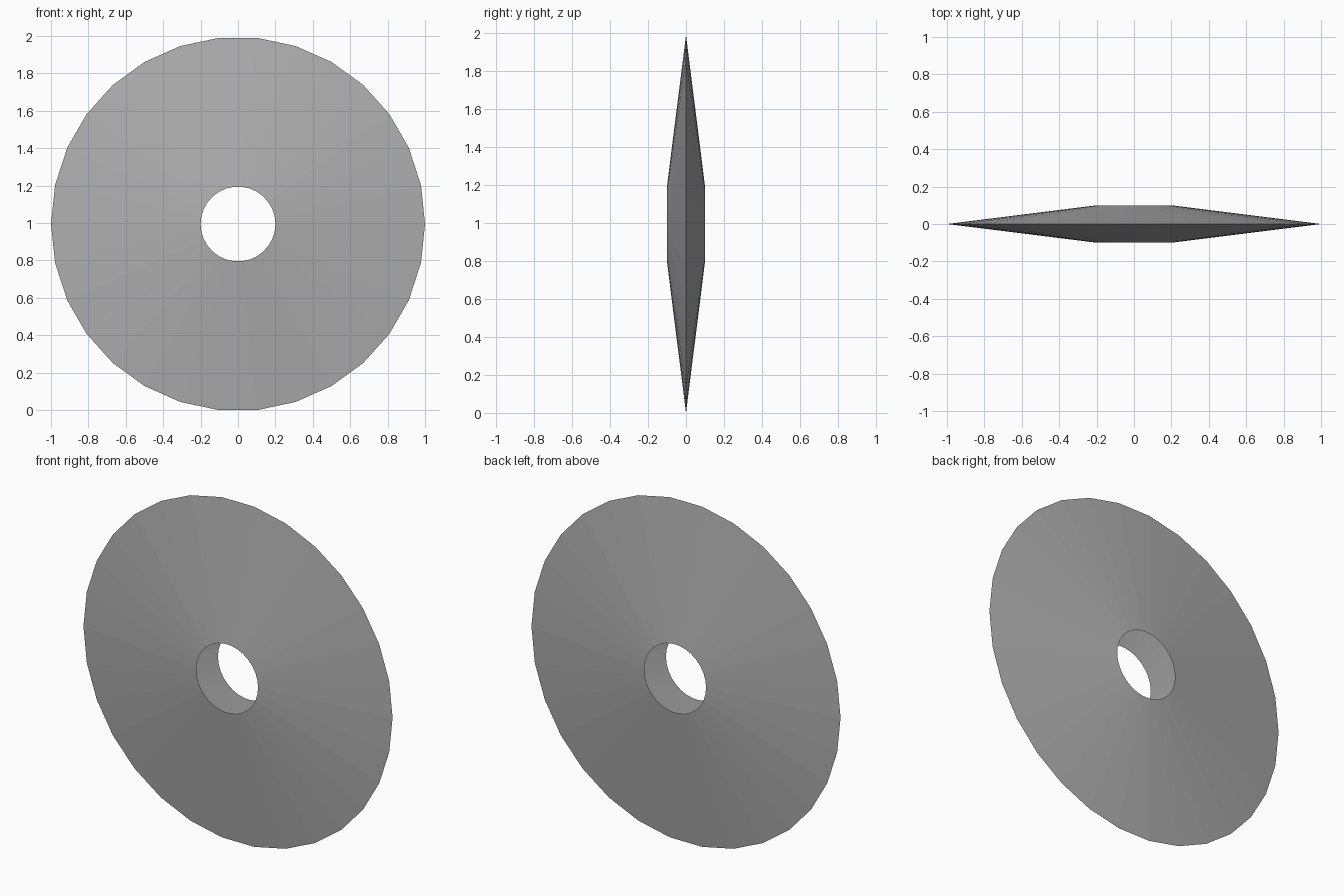
import bpy, bmesh, math

if "Cube" in bpy.data.objects:
    bpy.data.objects.remove(bpy.data.objects["Cube"])

SIDES = 30
CENTRE_Z = math.cos(math.pi / SIDES)  # lowest edge rests on z = 0
# open cross-section: (radius, y); the shell is hollow at the hub
PROFILE = [(0.2, -0.1), (1.0, 0.0), (0.2, 0.1)]

# two shallow cones joined at the rim, swept around the y axis
bm = bmesh.new()
rings = []
for i in range(SIDES):
    a = 2 * math.pi * i / SIDES
    rings.append([bm.verts.new((r * math.cos(a), y, CENTRE_Z + r * math.sin(a)))
                  for r, y in PROFILE])
for i in range(SIDES):
    a, b = rings[i], rings[(i + 1) % SIDES]
    for j in range(2):
        f = bm.faces.new((a[j], b[j], b[j + 1], a[j + 1]))
        f.normal_update()
        # each cone faces away from the middle plane
        if f.normal.y * (-1 if j == 0 else 1) < 0:
            f.normal_flip()

mesh = bpy.data.meshes.new("tapered_disc")
bm.to_mesh(mesh)
bm.free()

# darker grey
mat = bpy.data.materials.new("dark_grey")
mat.diffuse_color = (0.43, 0.43, 0.43, 1)
mat.use_nodes = True
mat.node_tree.nodes["Principled BSDF"].inputs["Base Color"].default_value = mat.diffuse_color
mesh.materials.append(mat)
bpy.context.collection.objects.link(bpy.data.objects.new("tapered_disc", mesh))
